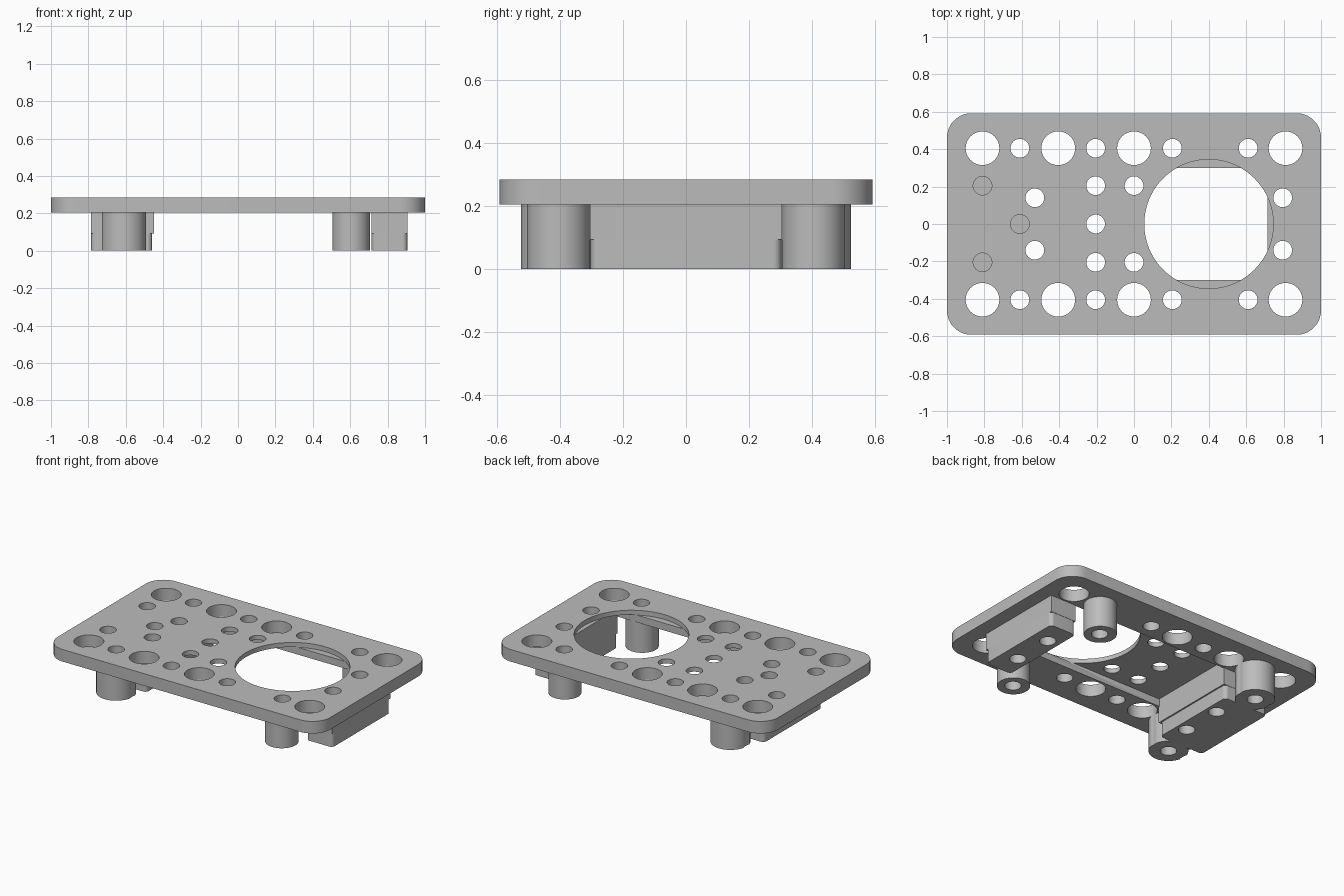
import bpy, bmesh, math

if "Cube" in bpy.data.objects:
    bpy.data.objects.remove(bpy.data.objects["Cube"], do_unlink=True)

grey = bpy.data.materials.new("light_grey")
grey.use_nodes = True
colour = (0.5, 0.5, 0.5, 1)
grey.diffuse_color = colour
grey.node_tree.nodes["Principled BSDF"].inputs["Base Color"].default_value = colour

TOP, UNDER, THIN, POCKET = 0.285, 0.205, 0.255, 0.225


def circle(x, y, r, n=48):
    return [(x + r * math.cos(2 * math.pi * i / n),
             y + r * math.sin(2 * math.pi * i / n)) for i in range(n)]


def rounded(x0, x1, y0, y1, r=0.0, steps=10):
    """Rectangle outline with rounded corners, counter-clockwise."""
    if r == 0:
        return [(x0, y0), (x1, y0), (x1, y1), (x0, y1)]
    corners = [(x1 - r, y1 - r), (x0 + r, y1 - r), (x0 + r, y0 + r), (x1 - r, y0 + r)]
    return [(cx + r * math.cos(math.pi / 2 * (q + i / steps)),
             cy + r * math.sin(math.pi / 2 * (q + i / steps)))
            for q, (cx, cy) in enumerate(corners) for i in range(steps + 1)]


def prisms(name, parts):
    """One object made of upright prisms: (outline, bottom, top)."""
    bm = bmesh.new()
    for outline, z0, z1 in parts:
        low = [bm.verts.new((x, y, z0)) for x, y in outline]
        high = [bm.verts.new((x, y, z1)) for x, y in outline]
        bm.faces.new(low[::-1])
        bm.faces.new(high)
        for i in range(len(low)):
            j = (i + 1) % len(low)
            bm.faces.new((low[i], low[j], high[j], high[i]))
    mesh = bpy.data.meshes.new(name)
    bm.to_mesh(mesh)
    bm.free()
    mesh.materials.append(grey)
    obj = bpy.data.objects.new(name, mesh)
    bpy.context.collection.objects.link(obj)
    return obj


def cut(obj, cutter):
    mod = obj.modifiers.new("cut", "BOOLEAN")
    mod.operation = "DIFFERENCE"
    mod.solver = "EXACT"
    mod.object = cutter
    bpy.context.view_layer.objects.active = obj
    bpy.ops.object.modifier_apply(modifier=mod.name)


# Cutters: through holes, blind pockets, round opening and underside recess
big = [(x, y, 0.09) for x in (-0.81, -0.405, 0, 0.81) for y in (-0.405, 0.405)]
small = [(x, y, 0.05) for x in (-0.61, -0.205, 0.205, 0.61) for y in (-0.405, 0.405)]
small += [(x, y, 0.05) for x in (-0.205, 0) for y in (-0.205, 0.205)]
small += [(x, y, 0.05) for x in (-0.53, 0.795) for y in (-0.14, 0.14)]
small.append((-0.205, 0, 0.05))
holes = prisms("hole_cutter", [(circle(*h), -0.1, 0.4) for h in big + small])
blind = [(-0.81, -0.205), (-0.81, 0.205), (-0.61, 0)]
pockets = prisms("pocket_cutter", [(circle(x, y, 0.05), POCKET, 0.4) for x, y in blind])
opening = prisms("opening_cutter", [(circle(0.4, 0, 0.345, 96), THIN - 0.002, 0.4)])
recess = prisms("recess_cutter", [(rounded(-0.45, 0.715, -0.3, 0.3), 0.1, THIN)])
cutters = (recess, opening, pockets, holes)

# Mounting plate
plate = prisms("plate", [(rounded(-1, 1, -0.592, 0.592, 0.13), UNDER, TOP)])
for cutter in cutters:
    cut(plate, cutter)
parts = [plate]

# Standoffs below the plate
for x, r, end in ((-0.61, 0.12, "right"), (0.605, 0.1, "left")):
    for y, side in ((-0.405, "front"), (0.405, "back")):
        parts.append(prisms(f"{side}_{end}_standoff", [(circle(x, y, r), 0, UNDER)]))

# End blocks: square upper half, rounded lower half
for name, x0, x1, inset in (("right_block", -0.785, -0.45, 0.01),
                            ("left_block", 0.715, 0.905, 0)):
    parts.append(prisms(name + "_upper", [(rounded(x0, x1, -0.305, 0.305), 0.093, UNDER)]))
    parts.append(prisms(name + "_lower",
                        [(rounded(x0, x1 - inset, -0.303, 0.303, 0.025), 0, 0.093)]))

for part in parts[1:]:
    cut(part, holes)
for cutter in cutters:
    bpy.data.objects.remove(cutter, do_unlink=True)

# Smooth round walls, crisp rims
bpy.ops.object.select_all(action="DESELECT")
for part in parts:
    part.select_set(True)
bpy.context.view_layer.objects.active = plate
bpy.ops.object.shade_smooth_by_angle(angle=math.radians(30))
